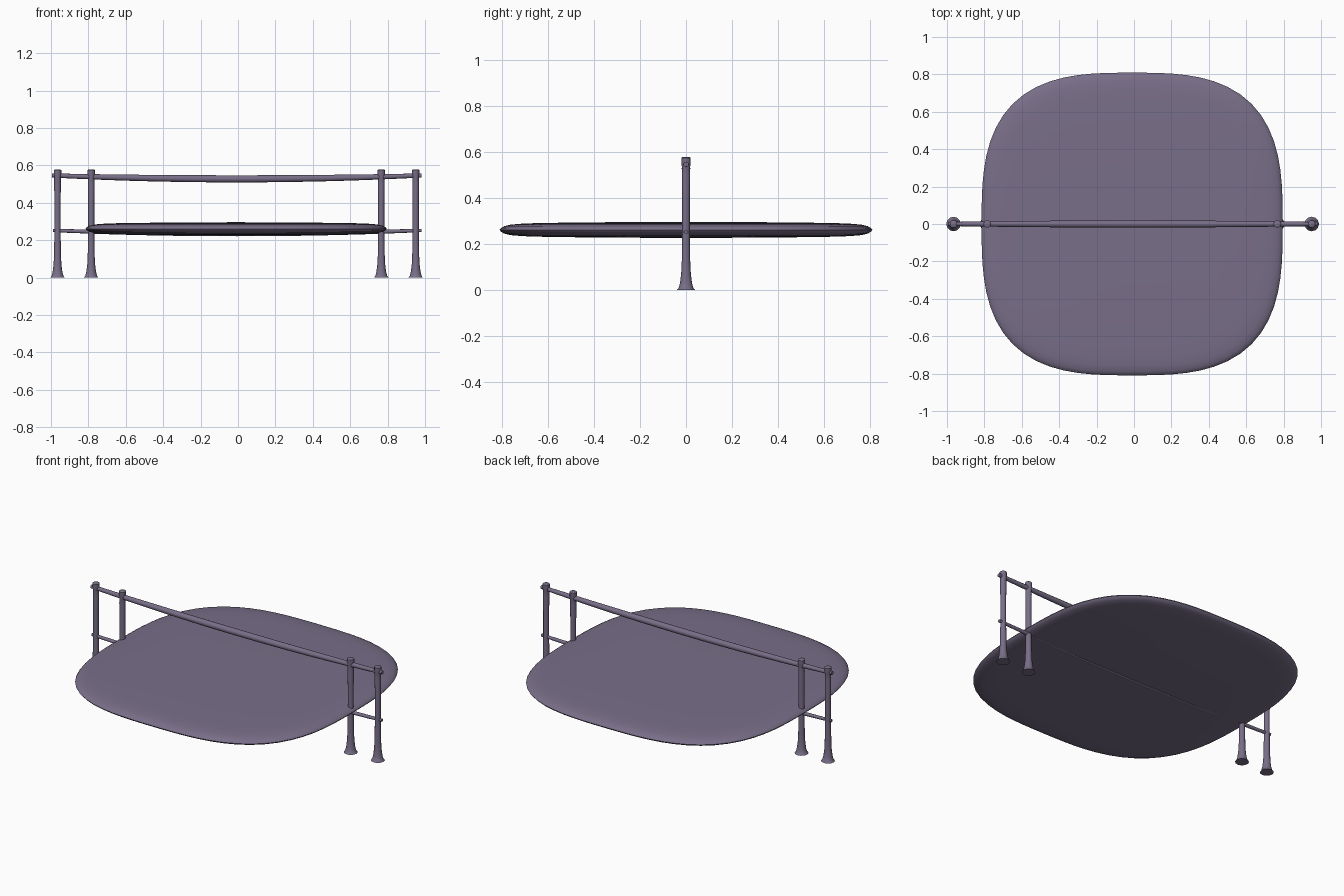
import bpy, bmesh, math

if "Cube" in bpy.data.objects:
    bpy.data.objects.remove(bpy.data.objects["Cube"])

mat = bpy.data.materials.new("dusty purple")
mat.diffuse_color = (0.19, 0.157, 0.247, 1.0)
mat.use_nodes = True
mat.node_tree.nodes["Principled BSDF"].inputs["Base Color"].default_value = mat.diffuse_color


def finish(name, bm, angle):
    bmesh.ops.recalc_face_normals(bm, faces=bm.faces)
    me = bpy.data.meshes.new(name)
    bm.to_mesh(me)
    bm.free()
    me.materials.append(mat)
    ob = bpy.data.objects.new(name, me)
    bpy.context.collection.objects.link(ob)
    bpy.ops.object.select_all(action='DESELECT')
    ob.select_set(True)
    bpy.context.view_layer.objects.active = ob
    bpy.ops.object.shade_smooth_by_angle(angle=math.radians(angle))
    return ob


def loft(name, rings, angle=50):
    """Skin a list of rings of points and cap both ends."""
    bm = bmesh.new()
    vs = [[bm.verts.new(p) for p in r] for r in rings]
    n = len(vs[0])
    for a, b in zip(vs, vs[1:]):
        for i in range(n):
            j = (i + 1) % n
            bm.faces.new((a[i], a[j], b[j], b[i]))
    bm.faces.new(vs[0])
    bm.faces.new(vs[-1])
    return finish(name, bm, angle)


def circle(n):
    return [(math.cos(2 * math.pi * i / n), math.sin(2 * math.pi * i / n)) for i in range(n)]


# Thin cushion-like slab: superellipse outline, gently domed faces
CX, CZ, HX, HY = -0.01, 0.261, 0.805, 0.809


def outline(s, z):
    pts = []
    for c, d in circle(72):
        k = (abs(c) ** 3 + abs(d) ** 3) ** (-1 / 3)
        pts.append((CX + HX * s * k * c, HY * s * k * d, z))
    return pts


half = [(0.02, 0.035), (0.3, 0.034), (0.6, 0.032), (0.8, 0.0295), (0.88, 0.027),
        (0.94, 0.023), (0.975, 0.016), (0.993, 0.008)]
profile = [(s, -h) for s, h in half] + [(1.0, 0.0)] + [(s, h) for s, h in reversed(half)]
loft("slab", [outline(s, CZ + h) for s, h in profile], 60)

# Four posts with flared feet and small caps
post_profile = [(0.0, 0.039), (0.008, 0.032), (0.03, 0.026), (0.07, 0.021), (0.12, 0.0185),
                (0.25, 0.0165), (0.40, 0.0165), (0.50, 0.018), (0.535, 0.0175),
                (0.545, 0.020), (0.574, 0.020), (0.577, 0.016)]
for name, x in (("outer_post_left", -0.965), ("inner_post_left", -0.785),
                ("inner_post_right", 0.766), ("outer_post_right", 0.950)):
    loft(name, [[(x + r * c, r * s, z) for c, s in circle(12)] for z, r in post_profile])


# Sagging rails that are a little thicker in the middle
def rail(name, x0, x1, z_end, z_mid, r_end, r_mid):
    rings = []
    for i in range(25):
        t = i / 24
        k = 1 - (2 * t - 1) ** 2
        r = r_end + (r_mid - r_end) * k
        x, z = x0 + (x1 - x0) * t, z_end + (z_mid - z_end) * k
        rings.append([(x, r * c, z + r * s) for c, s in circle(12)])
    loft(name, rings)


rail("top_rail", -0.995, 0.982, 0.546, 0.528, 0.011, 0.019)
rail("lower_rail", -0.990, 0.980, 0.252, 0.235, 0.009, 0.014)
